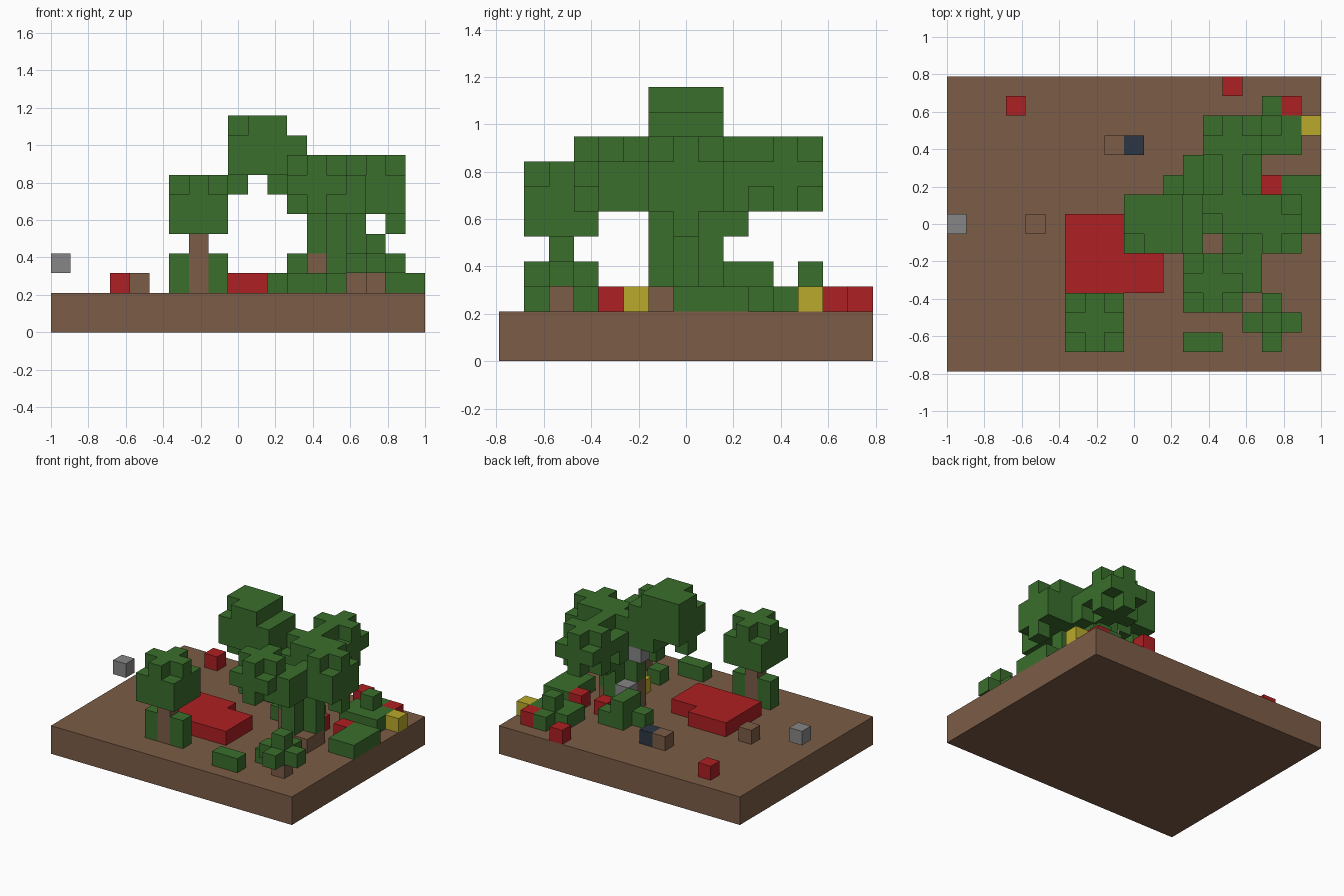
import bpy
import bmesh
from mathutils import Vector

cube = bpy.data.objects.get("Cube")
if cube:
    bpy.data.objects.remove(cube, do_unlink=True)

WIDTH, DEPTH = 19, 15
SIZE = 2 / WIDTH
DIRECTIONS = [Vector(d) for d in
              ((1, 0, 0), (-1, 0, 0), (0, 1, 0), (0, -1, 0), (0, 0, 1), (0, 0, -1))]


def material(name, red, green, blue):
    mat = bpy.data.materials.new(name)
    mat.use_nodes = True
    colour = (red, green, blue, 1)
    mat.diffuse_color = colour
    mat.node_tree.nodes["Principled BSDF"].inputs["Base Color"].default_value = colour
    return mat


earth = material("earth_brown", .2, .107, .061)
leaf = material("leaf_green", .042, .156, .025)
red = material("bright_red", .42, .014, .016)
yellow = material("mustard_yellow", .49, .4, .025)
stone = material("stone_grey", .24, .24, .24)
navy = material("dark_navy", .025, .037, .058)


def block(x, y, z, wide=1, deep=1, tall=1):
    """Grid cells filling a box."""
    return {(x + a, y + b, z + c)
            for a in range(wide) for b in range(deep) for c in range(tall)}


def plus(x, y, z, tall=1):
    """Cross-shaped layer around a centre cell."""
    return block(x - 1, y, z, wide=3, tall=tall) | block(x, y - 1, z, deep=3, tall=tall)


def crown(x, y, z, full_layers, tapered=False):
    """Leaf crown with its upper, and optionally lower, corners removed."""
    cells = block(x - 1, y - 1, z, wide=3, deep=3, tall=full_layers)
    cells |= plus(x, y, z + full_layers)
    if tapered:
        cells |= plus(x, y, z - 1)
    return cells


def build(name, mat, cells):
    """Mesh of the exposed cell faces."""
    bm = bmesh.new()
    corners = {}

    def vert(point):
        key = tuple(round(c * 2) for c in point)
        if key not in corners:
            x, y, z = point
            corners[key] = bm.verts.new(
                ((x - WIDTH / 2) * SIZE, (y - DEPTH / 2) * SIZE, z * SIZE))
        return corners[key]

    for cell in sorted(cells):
        middle = Vector(cell) + Vector((.5, .5, .5))
        for d in DIRECTIONS:
            if tuple(int(c) for c in Vector(cell) + d) in cells:
                continue
            u = Vector((d.y, d.z, d.x)) / 2
            v = d.cross(u)
            centre = middle + d / 2
            bm.faces.new([vert(centre + s * u + t * v)
                          for s, t in ((-1, -1), (1, -1), (1, 1), (-1, 1))])
    # Merge the coplanar cell faces
    bmesh.ops.dissolve_limit(bm, angle_limit=.01, verts=bm.verts[:], edges=bm.edges[:])
    mesh = bpy.data.meshes.new(name)
    bm.to_mesh(mesh)
    bm.free()
    mesh.materials.append(mat)
    obj = bpy.data.objects.new(name, mesh)
    bpy.context.collection.objects.link(obj)
    return obj


# Ground slab
build("ground", earth, block(0, 0, 0, wide=WIDTH, deep=DEPTH, tall=2))

# Small tree at the front with two shrubs beside its trunk
build("small_tree_trunk", earth, block(7, 2, 2, tall=3))
build("small_tree_crown", leaf, crown(7, 2, 5, full_layers=2))
for side, x in (("right", 6), ("left", 8)):
    build("trunk_shrub_" + side, leaf, block(x, 2, 2, tall=2))

# Tall crown
tall_crown = block(9, 6, 8, wide=3, deep=3, tall=3) - block(9, 6, 10)
tall_crown |= block(12, 6, 9, deep=3)
tall_crown |= block(9, 7, 7) | block(11, 7, 7, deep=2)
build("tall_crown", leaf, tall_crown)

# Joined woodland crowns
woodland = crown(13, 4, 7, full_layers=1, tapered=True)
woodland |= block(15, 4, 6, deep=2, tall=2)
woodland |= crown(16, 7, 6, full_layers=2)
woodland |= block(12, 6, 7, deep=3, tall=2)
woodland |= crown(14, 8, 6, full_layers=2)
woodland |= block(17, 7, 5) | block(14, 9, 5)
# Leafy columns under the crowns
for x, y in ((14, 6), (15, 7), (14, 8)):
    woodland |= block(x, y, 3, tall=3)
woodland |= block(13, 7, 4, tall=2)
build("woodland_crown", leaf, woodland)
build("back_crown", leaf, crown(14, 11, 7, full_layers=1, tapered=True))

# Woodland trunks
build("woodland_trunk_right", earth, block(13, 7, 2, tall=2))
build("woodland_trunk_left", earth, block(15, 6, 2, deep=2))

# Sapling at the front
build("sapling_trunk", earth, block(16, 2, 2))
build("sapling_leaves", leaf, plus(16, 2, 3) | block(16, 2, 4))

# Low bushes
build("front_hedge", leaf, block(12, 1, 2, wide=2))
build("front_bush", leaf, block(14, 3, 2))
build("side_hedge", leaf, block(17, 7, 2, wide=2, deep=3))
build("corner_bush", leaf, block(15, 11, 2, wide=3, deep=2)
      | block(16, 13, 2) | block(16, 12, 3))
build("middle_bush", leaf, block(12, 9, 2, deep=2, tall=2)
      | block(11, 9, 2) | block(13, 10, 2))

# Red blanket
build("blanket", red, block(6, 4, 2, wide=3, deep=4) | block(9, 4, 2, wide=2, deep=3))

# Scattered single blocks
for name, mat, places in (
        ("red_flower", red, ((3, 13), (14, 14), (17, 13), (16, 9), (14, 9))),
        ("yellow_flower", yellow, ((18, 12), (14, 5))),
        ("wooden_block", earth, ((4, 7), (8, 11))),
        ("dark_block", navy, ((9, 11),))):
    for x, y in places:
        build(name, mat, block(x, y, 2))

# Stones raised above the ground
for x, y, z in ((0, 7, 3), (13, 8, 3), (12, 8, 6)):
    build("stone", stone, block(x, y, z))
